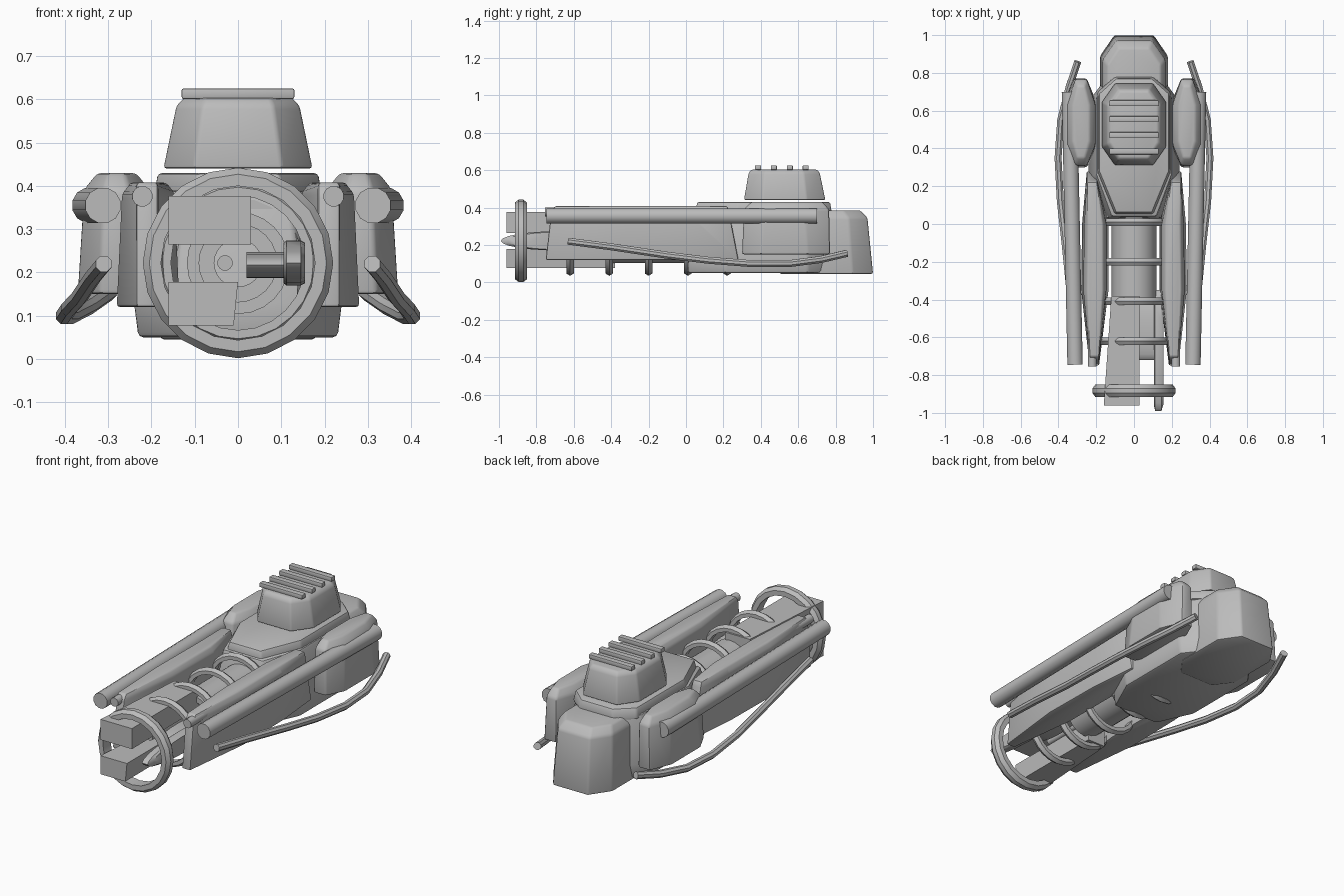
import bpy, bmesh, math
from mathutils import Vector

cube = bpy.data.objects.get("Cube")
if cube:
    bpy.data.objects.remove(cube, do_unlink=True)

grey = bpy.data.materials.new("mid_grey")
grey.use_nodes = True
grey.diffuse_color = (0.5, 0.5, 0.5, 1)
grey.node_tree.nodes["Principled BSDF"].inputs["Base Color"].default_value = (0.5, 0.5, 0.5, 1)

AXIS_Z = 0.222  # height of the barrel axis


def finish(name, bm, bevel=0.0, mirror=False):
    """Bevel, shade and link a mesh; optionally mirror it across x."""
    bmesh.ops.recalc_face_normals(bm, faces=bm.faces)
    if bevel:
        edges = [e for e in bm.edges if e.calc_face_angle(0) > 0.3]
        bmesh.ops.bevel(bm, geom=edges, offset=bevel, segments=2, profile=0.5,
                        affect='EDGES', clamp_overlap=True)
    me = bpy.data.meshes.new(name)
    bm.to_mesh(me)
    bm.free()
    me.materials.append(grey)
    ob = bpy.data.objects.new(name, me)
    bpy.context.collection.objects.link(ob)
    if mirror:
        ob.modifiers.new("Mirror", 'MIRROR').use_mirror_merge = False
    bpy.ops.object.select_all(action='DESELECT')
    ob.select_set(True)
    bpy.context.view_layer.objects.active = ob
    bpy.ops.object.shade_smooth_by_angle(angle=math.radians(32))
    return ob


def skin(bm, rings, closed=False):
    """Join rings of points with quads, capping the ends unless closed."""
    vs = [[bm.verts.new(p) for p in r] for r in rings]
    n = len(vs[0])
    pairs = list(zip(vs, vs[1:])) + ([(vs[-1], vs[0])] if closed else [])
    for a, b in pairs:
        for i in range(n):
            bm.faces.new((a[i], a[(i + 1) % n], b[(i + 1) % n], b[i]))
    if not closed:
        bm.faces.new(vs[0])
        bm.faces.new(vs[-1])


def plan(x0, x1, y0, y1, cx, front, rear, z):
    """Rectangle in plan with cut corners."""
    return [(x0 + cx, y0, z), (x1 - cx, y0, z), (x1, y0 + front, z), (x1, y1 - rear, z),
            (x1 - cx, y1, z), (x0 + cx, y1, z), (x0, y1 - rear, z), (x0, y0 + front, z)]


def hull(name, levels, bevel=0.012, mirror=False):
    bm = bmesh.new()
    skin(bm, [plan(*l) for l in levels])
    return finish(name, bm, bevel, mirror)


def lathe(name, profile, sides=24):
    """Closed (radius, y) profile turned around the barrel axis."""
    bm = bmesh.new()
    rings = []
    for i in range(sides):
        a = math.tau * i / sides
        rings.append([(r * math.sin(a), y, AXIS_Z + r * math.cos(a)) for r, y in profile])
    skin(bm, rings, closed=True)
    return finish(name, bm)


def tube(name, points, radius, sides=12, mirror=True):
    """Tube swept along points that run mainly along y."""
    bm = bmesh.new()
    rings = []
    for i, p in enumerate(points):
        d = Vector(points[min(i + 1, len(points) - 1)]) - Vector(points[max(i - 1, 0)])
        u = d.cross(Vector((0, 0, 1))).normalized()
        v = u.cross(d).normalized()
        rings.append([Vector(p) + radius * (u * math.cos(math.tau * (k + .5) / sides)
                      + v * math.sin(math.tau * (k + .5) / sides)) for k in range(sides)])
    skin(bm, rings)
    return finish(name, bm, 0, mirror)


def box(name, x0, x1, y0, y1, z0, z1, bevel=0.0):
    bm = bmesh.new()
    skin(bm, [[(x0, y0, z), (x1, y0, z), (x1, y1, z), (x0, y1, z)] for z in (z0, z1)])
    return finish(name, bm, bevel)


# Main hull, deck and tail
hull("lower_hull", [(-.23, .23, .01, .77, .09, .2, .12, .05),
                    (-.24, .24, .01, .77, .09, .2, .12, .13),
                    (-.20, .20, .04, .77, .08, .22, .1, .39)])
hull("upper_deck", [(-.195, .195, .05, .78, .09, .22, .08, .37),
                    (-.185, .185, .06, .77, .09, .22, .08, .43)], .01)
hull("tail", [(-.18, .18, .5, 1.0, .075, .1, .11, .045),
              (-.165, .165, .52, .97, .07, .1, .1, .345),
              (-.14, .14, .55, .93, .06, .09, .09, .385)], .01)

# Cabin with roof slats
hull("cabin", [(-.172, .172, .31, .745, .07, .1, .1, .44),
               (-.142, .142, .335, .715, .06, .085, .085, .585),
               (-.125, .125, .35, .70, .05, .08, .08, .603)], .008)
for i in range(4):
    y = .385 + i * .085
    box(f"roof_slat_{i + 1}", -.13, .13, y - .016, y + .016, .601, .625, .004)

# Side rails with a slanted rear end
bm = bmesh.new()
skin(bm, [[(x + dx * s, y + dy, z) for x, y, s, dy in
           ((.185, -.75, 0, e0), (.235, -.75, 0, e0), (.28, -.35, -1, 0), (.275, 0, -1, 0),
            (.25, .28, 0, e1), (.195, .28, 0, e1), (.135, 0, 1, 0), (.135, -.35, 1, 0))]
          for z, dx, e0, e1 in ((.12, 0, 0, 0), (.38, .012, .03, -.05), (.408, .03, .05, -.06))])
finish("side_rails", bm, .008, True)

# Side pods
hull("side_pods", [(.20, .37, .30, .77, .05, .1, .12, .15),
                   (.205, .355, .31, .765, .045, .11, .13, .39),
                   (.235, .325, .35, .73, .025, .09, .1, .43)], .01, True)

# Long gun tubes, inner tubes and hoses
tube("outer_tubes", [(.312, -.745, .355), (.342, .70, .355)], .042)
tube("inner_tubes", [(.221, -.755, .376), (.222, .22, .376)], .024)
tube("side_hoses", [(.31, -.63, .22), (.335, -.4, .19), (.365, -.1, .145), (.39, .12, .118),
                    (.402, .35, .1), (.388, .55, .1), (.345, .72, .122), (.298, .86, .155)],
     .02, 8)

# Hollow central barrel with a stepped mouth
lathe("barrel", [(.118, .08), (.118, -.4), (.09, -.4), (.09, -.34), (.055, -.34), (.055, .08)])
lathe("barrel_collar", [(.15, .08), (.15, .035), (.1, .035), (.1, .08)])

# Hoops along the barrel and the large front ring
for i in range(5):
    y = -.62 + i * .21
    lathe(f"hoop_{i + 1}", [(.155, y - .02), (.175, y - .02), (.187, y),
                            (.175, y + .02), (.155, y + .02)])
lathe("front_ring", [(.178, -.915), (.205, -.915), (.22, -.895), (.22, -.87),
                     (.205, -.85), (.178, -.85)], 20)

# Muzzle blocks, tapering in plan toward the rear
for name, right, z0, z1 in (("upper_muzzle_block", .03, .265, .377),
                            ("lower_muzzle_block", .0, .077, .178)):
    bm = bmesh.new()
    skin(bm, [[(-.16, -.96, z), (right - s, -.96, z), (right - s, -.38, z), (-.12, -.38, z)]
              for z, s in ((z0, 0 if z0 > .2 else .01), (z1, 0))])
    finish(name, bm)

# Flat side blade with rounded ends
bm = bmesh.new()
outline = [(-.67 + .32 * math.cos(a), AXIS_Z + .052 * math.sin(a))
           for a in (math.tau * k / 24 for k in range(24))]
skin(bm, [[(x, -.67 + (y + .67) * s, AXIS_Z + (z - AXIS_Z) * s) for y, z in outline]
          for x, s in ((.105, .9), (.112, 1), (.145, 1), (.155, .9))])
finish("side_blade", bm)

# Flattened cross shaft beside the blade
bm = bmesh.new()
skin(bm, [[(x, -.56 + .16 * math.cos(math.tau * k / 20),
            AXIS_Z - .005 + .03 * math.sin(math.tau * k / 20)) for k in range(20)]
          for x in (.02, .11)])
finish("cross_shaft", bm)
tube("centre_rod", [(-.03, -.72, AXIS_Z), (-.03, -.3, AXIS_Z)], .018, mirror=False)
